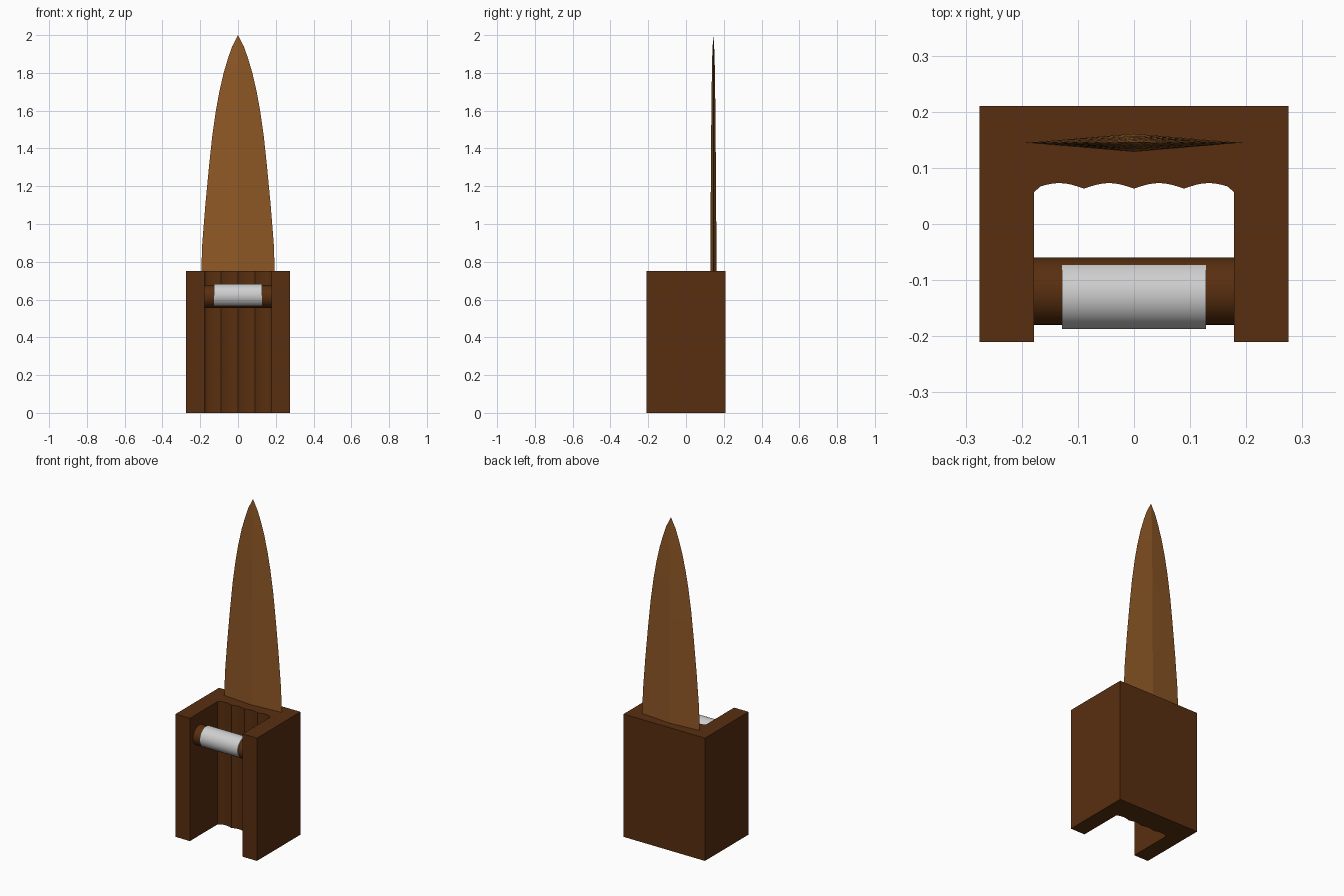
import bpy, bmesh, math

if "Cube" in bpy.data.objects:
    bpy.data.objects.remove(bpy.data.objects["Cube"])


def material(name, rgb):
    m = bpy.data.materials.new(name)
    m.diffuse_color = (*rgb, 1)
    m.use_nodes = True
    m.node_tree.nodes["Principled BSDF"].inputs["Base Color"].default_value = m.diffuse_color
    return m


dark_wood = material("dark brown", (0.098, 0.028, 0.005))
light_wood = material("light brown", (0.275, 0.098, 0.019))
white = material("pale grey", (0.62, 0.62, 0.62))


def finish(name, bm, mat):
    bmesh.ops.recalc_face_normals(bm, faces=bm.faces)
    mesh = bpy.data.meshes.new(name)
    bm.to_mesh(mesh)
    bm.free()
    ob = bpy.data.objects.new(name, mesh)
    mesh.materials.append(mat)
    bpy.context.collection.objects.link(ob)
    bpy.ops.object.select_all(action='DESELECT')
    ob.select_set(True)
    bpy.context.view_layer.objects.active = ob
    return ob


# U-shaped hand guard: outline extruded upwards, wavy finger grooves on the inner wall
HALF, DEPTH, INNER, HEIGHT = 0.275, 0.21, 0.178, 0.75
outline = [(INNER, -DEPTH), (HALF, -DEPTH), (HALF, DEPTH), (-HALF, DEPTH),
           (-HALF, -DEPTH), (-INNER, -DEPTH)]
steps = 32
for i in range(steps + 1):
    x = -INNER + 2 * INNER * i / steps
    scallop = 0.063 + 0.010 * abs(math.sin(math.pi * x / 0.089))
    if i in (0, steps):
        scallop = 0.057
    outline.append((x, scallop))
bm = bmesh.new()
base = bm.faces.new([bm.verts.new((x, y, 0)) for x, y in outline])
top = bmesh.ops.extrude_face_region(bm, geom=[base])
bmesh.ops.translate(bm, vec=(0, 0, HEIGHT),
                    verts=[v for v in top["geom"] if isinstance(v, bmesh.types.BMVert)])
finish("hand_guard", bm, dark_wood)
bpy.ops.object.shade_smooth_by_angle(angle=math.radians(20))


# Grip bar across the opening, with a pale wrap sitting slightly forward
def rod(name, y, z, radius, length, mat):
    bpy.ops.mesh.primitive_cylinder_add(vertices=32, radius=radius, depth=length,
                                        location=(0, y, z), rotation=(0, math.pi / 2, 0))
    ob = bpy.context.object
    ob.name = name
    ob.data.materials.append(mat)
    bpy.ops.object.shade_smooth_by_angle(angle=math.radians(30))


rod("grip_bar", -0.12, 0.616, 0.06, 2 * INNER + 0.02, dark_wood)
rod("grip_wrap", -0.126, 0.622, 0.0615, 0.256, white)

# Blade: diamond section lofted along a leaf profile (height, half width, half thickness)
profile = [(0.74, 0.195, 0.0165), (0.9, 0.189, 0.016), (1.1, 0.173, 0.0145), (1.3, 0.154, 0.013),
           (1.46, 0.137, 0.012), (1.6, 0.117, 0.0105), (1.7, 0.099, 0.0095),
           (1.8, 0.076, 0.008), (1.88, 0.052, 0.0065), (1.94, 0.031, 0.004)]
bm = bmesh.new()
rings = [[bm.verts.new(p) for p in ((w, 0.145, z), (0, 0.145 + t, z), (-w, 0.145, z), (0, 0.145 - t, z))]
         for z, w, t in profile]
tip = bm.verts.new((0, 0.145, 2))
bm.faces.new(rings[0])
for k in range(4):
    n = (k + 1) % 4
    for a, b in zip(rings, rings[1:]):
        bm.faces.new((a[k], a[n], b[n], b[k]))
    bm.faces.new((rings[-1][k], rings[-1][n], tip))
finish("blade", bm, light_wood)
bpy.ops.object.shade_smooth_by_angle(angle=math.radians(8))
